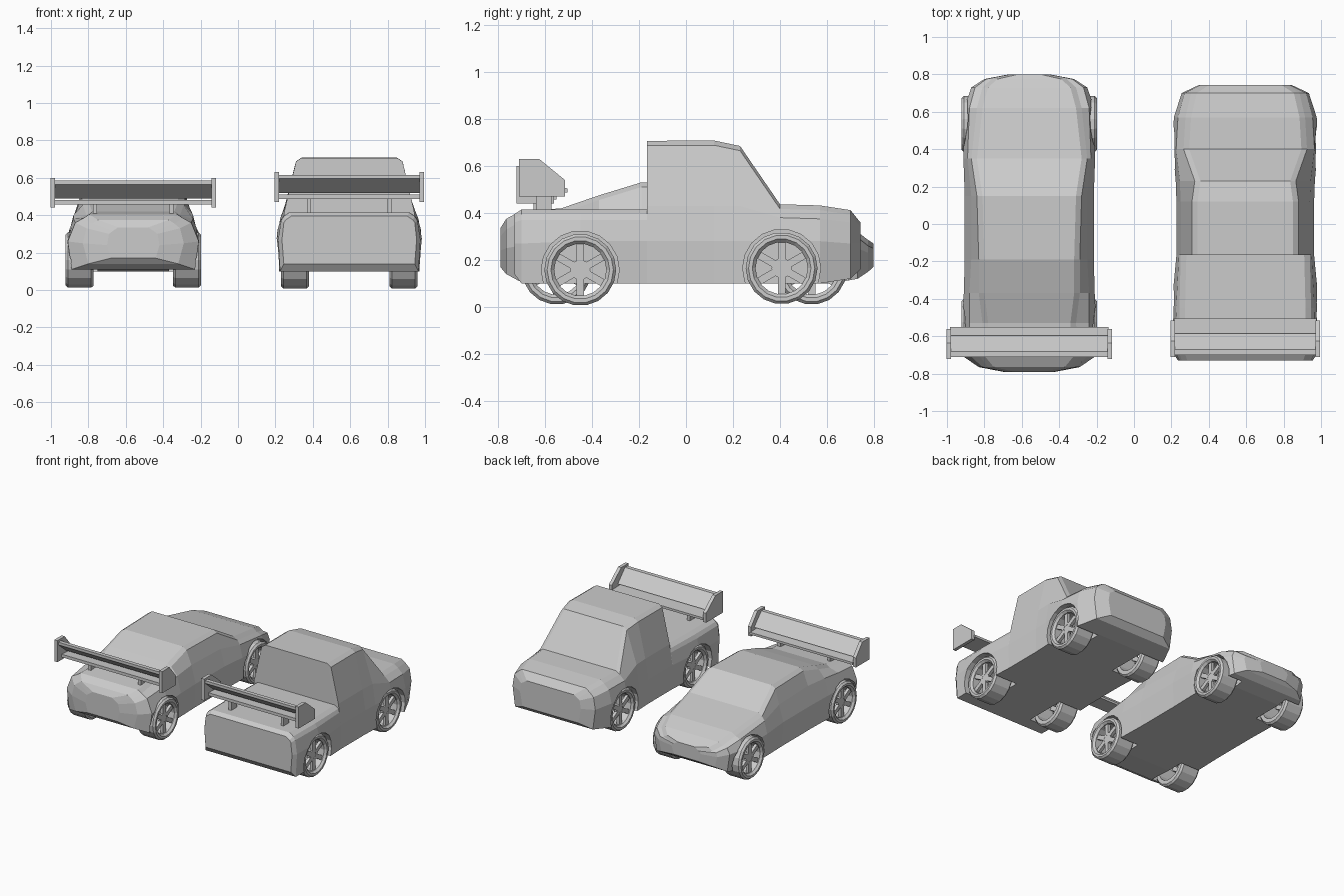
import bpy, bmesh, math
from mathutils import Matrix

if "Cube" in bpy.data.objects:
    bpy.data.objects.remove(bpy.data.objects["Cube"])


def finish(name, bm):
    bmesh.ops.recalc_face_normals(bm, faces=bm.faces)
    me = bpy.data.meshes.new(name)
    bm.to_mesh(me)
    bm.free()
    ob = bpy.data.objects.new(name, me)
    bpy.context.collection.objects.link(ob)
    return ob


def bridge(bm, rings, closed=False):
    """Join equal rings of points with quads, capping the ends unless closed."""
    rows = [[bm.verts.new(p) for p in r] for r in rings]
    n = len(rows[0])
    for k in range(len(rows) - (0 if closed else 1)):
        a, b = rows[k], rows[(k + 1) % len(rows)]
        for i in range(n):
            j = (i + 1) % n
            bm.faces.new((a[i], a[j], b[j], b[i]))
    if not closed:
        bm.faces.new(rows[0])
        bm.faces.new(rows[-1])


def box(bm, cx, cy, cz, sx, sy, sz, rot=None):
    m = Matrix.Translation((cx, cy, cz)) @ Matrix.Diagonal((sx, sy, sz, 1))
    bmesh.ops.create_cube(bm, size=1, matrix=(rot @ m) if rot else m)


def x_cylinder(bm, x, y, z, r, depth, n):
    m = Matrix.Translation((x, y, z)) @ Matrix.Rotation(math.pi / 2, 4, 'Y')
    bmesh.ops.create_cone(bm, cap_ends=True, segments=n, radius1=r, radius2=r, depth=depth, matrix=m)


def extrude_x(bm, outline, x0, x1):
    bridge(bm, [[(x, y, z) for y, z in outline] for x in (x0, x1)])


# Body: half cross-sections mirrored and lofted along y, wheel wells cut out
def body(name, cx, stations, wheels, well_r):
    bm = bmesh.new()
    rings = []
    for y, wb, zb, wm, zm, ws, zs, wt, zt in stations:
        half = [(wb, zb), (wm, zm), (ws, zs), (wt, zt - 0.02), (wt - 0.03, zt)]
        pts = half + [(-x, z) for x, z in reversed(half)]
        rings.append([(cx + x, y, z) for x, z in pts])
    bridge(bm, rings)
    ob = finish(name, bm)
    bm = bmesh.new()
    for y, z in wheels:
        for s in (-1, 1):
            x_cylinder(bm, cx + s * 0.35, y, z, well_r, 0.32, 18)
    cutter = finish(name + "_well_cutter", bm)
    cutter.hide_render = True
    mod = ob.modifiers.new("wheel_wells", 'BOOLEAN')
    mod.operation, mod.solver, mod.object = 'DIFFERENCE', 'EXACT', cutter
    bpy.context.view_layer.objects.active = ob
    bpy.ops.object.modifier_apply(modifier=mod.name)
    bpy.data.objects.remove(cutter)


# Wheel: hollow tyre with a hub and six spokes near the outer face
def wheel(name, x, y, z, r, side):
    bm = bmesh.new()
    prof = [(-.075, r - .04), (-.075, r - .012), (-.062, r), (.062, r),
            (.075, r - .012), (.075, r - .028), (.06, r - .042)]
    n = 18
    rings = []
    for k in range(n):
        a = 2 * math.pi * k / n
        rings.append([(side * px, pr * math.cos(a), pr * math.sin(a)) for px, pr in prof])
    bridge(bm, rings, closed=True)
    x_cylinder(bm, side * .04, 0, 0, .043, .025, 12)
    for k in range(6):
        rot = Matrix.Rotation(math.pi * (k / 3 + 1 / 6), 4, 'X')
        box(bm, side * .043, .07, 0, .022, 2 * (r - .035 - .07), .032, rot)
    ob = finish(name, bm)
    ob.location = (x, y, z)


# Rear wing: end plates, tilted main blade, thin lower blade and two posts
def wing(name, cx, half, dy, dz, front, post_x):
    bm = bmesh.new()

    def place(pts):
        return [(y + dy, z + dz) for y, z in pts]
    plate = place([(-.71, .47), (front, .47), (front, .54), (-.625, .63), (-.71, .63)])
    for s in (-1, 1):
        extrude_x(bm, plate, cx + s * (half - .025), cx + s * half)
    inner = half - .02
    main = place([(-.70, .615), (-.67, .615), (-.585, .525), (-.61, .52), (-.70, .595)])
    extrude_x(bm, main, cx - inner, cx + inner)
    low = place([(-.66, .488), (front + .01, .488), (front + .01, .505), (-.66, .51)])
    extrude_x(bm, low, cx - inner, cx + inner)
    for s in (-1, 1):
        box(bm, cx + s * post_x, -.605 + dy, .45 + dz, .022, .065, .10)
    finish(name, bm)


# Station: y, bottom w/z, belt w/z, shoulder w/z, top w/z
truck = [
    (-.73, .35, .14, .36, .27, .35, .36, .34, .395),
    (-.70, .37, .10, .38, .27, .365, .37, .35, .415),
    (-.45, .38, .10, .395, .28, .37, .37, .352, .415),
    (-.166, .365, .10, .368, .28, .355, .37, .345, .415),
    (-.165, .365, .10, .368, .28, .345, .43, .285, .707),
    (.12, .365, .10, .368, .28, .345, .43, .285, .708),
    (.23, .37, .10, .372, .28, .35, .43, .27, .685),
    (.40, .38, .10, .387, .28, .37, .38, .33, .437),
    (.57, .375, .10, .382, .28, .36, .375, .32, .432),
    (.70, .32, .12, .34, .27, .325, .36, .29, .412),
    (.742, .23, .16, .25, .27, .24, .33, .225, .36)]
sports = [
    (-.79, .12, .17, .14, .24, .13, .30, .11, .335),
    (-.765, .24, .14, .27, .25, .25, .33, .22, .375),
    (-.71, .33, .11, .35, .26, .31, .36, .265, .405),
    (-.53, .345, .10, .358, .28, .32, .38, .25, .42),
    (-.37, .34, .10, .35, .28, .32, .40, .27, .475),
    (-.19, .335, .10, .345, .28, .31, .41, .27, .53),
    (.15, .335, .10, .345, .28, .31, .40, .28, .53),
    (.35, .34, .10, .352, .27, .33, .36, .31, .41),
    (.62, .335, .10, .348, .26, .32, .325, .28, .36),
    (.73, .29, .12, .31, .25, .29, .295, .25, .32),
    (.775, .22, .15, .24, .23, .23, .26, .20, .285),
    (.798, .10, .17, .12, .23, .11, .25, .10, .27)]

cars = [
    ("truck", .595, truck, [(-.45, .158), (.407, .165)], .153, .29),
    ("sports_car", -.56, sports, [(-.55, .16), (.535, .16)], .15, .287)]
for label, cx, stations, wheels, r, track in cars:
    body(label + "_body", cx, stations, wheels, r + .013)
    for (y, z), end in zip(wheels, ("rear", "front")):
        for s, side in ((-1, "left"), (1, "right")):
            wheel(f"{label}_{end}_{side}_wheel", cx + s * track, y, z, r, s)

wing("truck_wing", .595, .40, 0, 0, -.515, .215)
wing("sports_car_wing", -.56, .443, -.012, -.03, -.55, .205)
